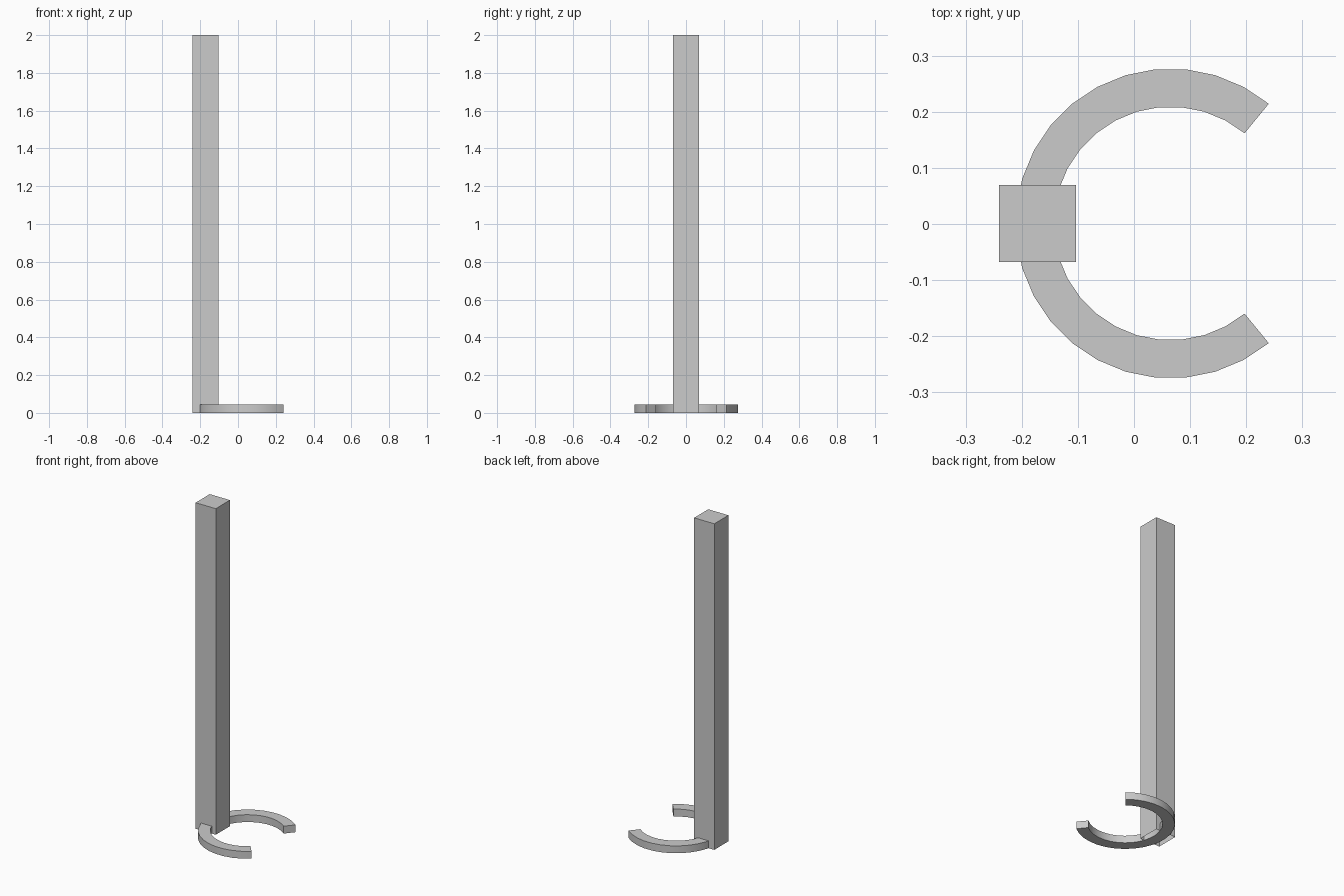
import bpy
import bmesh
from math import cos, sin, radians
from mathutils import Matrix

if "Cube" in bpy.data.objects:
    bpy.data.objects.remove(bpy.data.objects["Cube"])

# Single grey finish
grey = bpy.data.materials.new("plain_grey")
grey.use_nodes = True
colour = (0.6, 0.6, 0.6, 1)
grey.diffuse_color = colour
grey.node_tree.nodes["Principled BSDF"].inputs["Base Color"].default_value = colour


def finish(bm, name):
    bmesh.ops.recalc_face_normals(bm, faces=bm.faces)
    mesh = bpy.data.meshes.new(name)
    bm.to_mesh(mesh)
    bm.free()
    mesh.materials.append(grey)
    obj = bpy.data.objects.new(name, mesh)
    bpy.context.collection.objects.link(obj)
    return obj


# Tall square post, open underneath
bm = bmesh.new()
size = Matrix.Diagonal((0.137, 0.137, 2, 1))
centre = Matrix.Translation((-0.172, 0.001, 1))
bmesh.ops.create_cube(bm, size=1, matrix=centre @ size)
bottom = [f for f in bm.faces if f.calc_center_median().z < 0.01]
bmesh.ops.delete(bm, geom=bottom, context="FACES_ONLY")
finish(bm, "post")

# C-shaped foot: a rectangular section swept around an arc
INNER, OUTER, HEIGHT = 0.208, 0.276, 0.045
START, SEGMENTS = 50.6, 23
section = [(INNER, 0), (OUTER, 0), (OUTER, HEIGHT), (INNER, HEIGHT)]
bm = bmesh.new()
rings = []
for i in range(SEGMENTS + 1):
    a = radians(START + (360 - 2 * START) * i / SEGMENTS)
    rings.append([bm.verts.new((0.065 + r * cos(a), 0.001 + r * sin(a), z))
                  for r, z in section])
for r0, r1 in zip(rings, rings[1:]):
    for k in range(4):
        n = (k + 1) % 4
        bm.faces.new((r0[k], r0[n], r1[n], r1[k]))
bm.faces.new(rings[0])
bm.faces.new(rings[-1])
foot = finish(bm, "curved_foot")
bpy.ops.object.select_all(action="DESELECT")
foot.select_set(True)
bpy.context.view_layer.objects.active = foot
bpy.ops.object.shade_smooth_by_angle(angle=radians(30))
